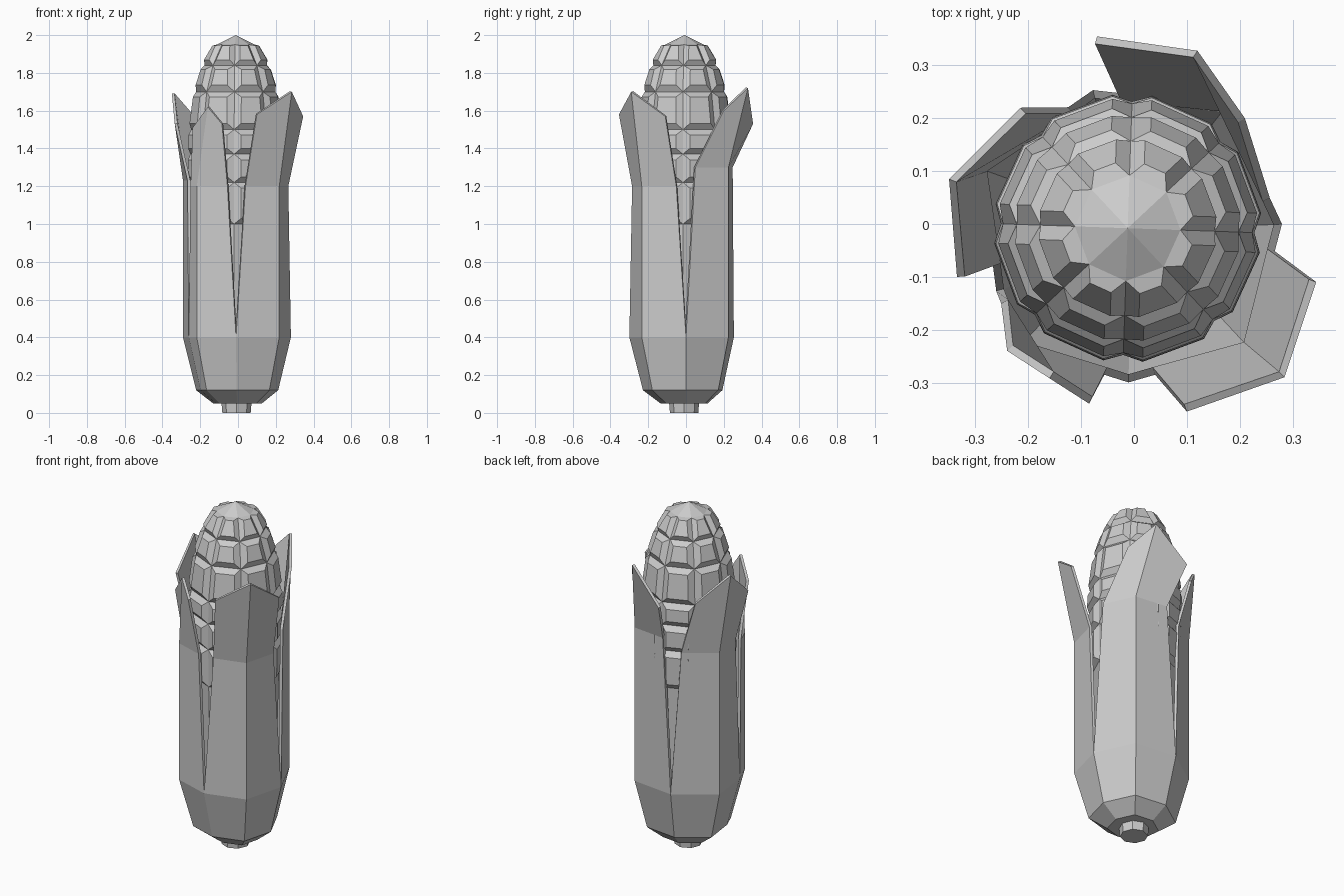
import bpy
import bmesh
from math import radians, cos, sin, tau
from mathutils import Vector

default_cube = bpy.data.objects.get("Cube")
if default_cube:
    bpy.data.objects.remove(default_cube, do_unlink=True)

# One matte grey for the whole model
grey = bpy.data.materials.new("plain grey")
grey.use_nodes = True
grey.diffuse_color = (0.6, 0.6, 0.6, 1)
grey.node_tree.nodes["Principled BSDF"].inputs["Base Color"].default_value = grey.diffuse_color


def add_object(name, bm):
    mesh = bpy.data.meshes.new(name)
    bm.to_mesh(mesh)
    bm.free()
    mesh.materials.append(grey)
    obj = bpy.data.objects.new(name, mesh)
    bpy.context.collection.objects.link(obj)
    return obj


def polar(angle, radius, z=0.0):
    return Vector((radius * cos(radians(angle)), radius * sin(radians(angle)), z))


def bridge(bm, lower, upper, closed):
    """Join two rows of vertices with outward-facing quads."""
    count = len(lower)
    return [bm.faces.new((lower[i], lower[(i + 1) % count], upper[(i + 1) % count], upper[i]))
            for i in range(count if closed else count - 1)]


# Cob: eight-sided lathe, each face raised into a kernel
SIDES = 8
COB_CENTRE = Vector((-0.012, -0.008, 0))
cob_profile = [(0.12, 0.1), (0.22, 0.4), (0.235, 1.0), (0.24, 1.22), (0.24, 1.37),
               (0.236, 1.5), (0.21, 1.7), (0.165, 1.84), (0.1, 1.95)]
bm = bmesh.new()
rings = [[bm.verts.new(COB_CENTRE + polar(-92 + 360 * i / SIDES, radius, z)) for i in range(SIDES)]
         for radius, z in cob_profile]
rows = [bridge(bm, low, high, True) for low, high in zip(rings, rings[1:])]
bm.faces.new(list(reversed(rings[0])))
apex = bm.verts.new(COB_CENTRE + Vector((0, 0, 2.0)))
for i in range(SIDES):
    bm.faces.new((rings[-1][i], rings[-1][(i + 1) % SIDES], apex))
bm.normal_update()
for row in rows[2:]:
    inset = 0.02 if row is rows[-1] else 0.03
    bmesh.ops.inset_individual(bm, faces=row, thickness=inset, depth=0.025, use_even_offset=True)
add_object("cob", bm)

# Husk: corners of the shared lower body, as angle and radius
corners = [(-92, 0.3), (-47, 0.32), (0, 0.28), (52, 0.285),
           (107, 0.265), (160, 0.31), (206, 0.29), (227, 0.32)]
body_levels = [(0.45, 0.05), (0.76, 0.12), (1.0, 0.4)]

# Each leaf: first corner, flare height, and its three tip points
leaves = {
    "front_left_leaf": (0, 1.2, [(0.1, -0.355, 1.58), (0.285, -0.29, 1.7), (0.345, -0.11, 1.57)]),
    "back_left_leaf": (2, 1.3, [(0.21, 0.2, 1.6), (0.12, 0.328, 1.72), (-0.07, 0.355, 1.53)]),
    "back_right_leaf": (4, 1.23, [(-0.215, 0.22, 1.54), (-0.35, 0.085, 1.69), (-0.335, -0.1, 1.53)]),
    "front_right_leaf": (6, 1.2, [(-0.24, -0.24, 1.51), (-0.16, -0.292, 1.62), (-0.085, -0.34, 1.53)]),
}


def build_leaf(name, first, flare_z, tip):
    base = [polar(*corners[(first + i) % len(corners)]) for i in range(3)]
    points = [[p * scale + Vector((0, 0, z)) for p in base] for scale, z in body_levels]
    # Edges draw in towards the ridge, opening the gaps between leaves
    points.append([p.lerp(base[1], 0.22) + Vector((0, 0, flare_z)) for p in base])
    points.append(tip)
    bm = bmesh.new()
    grid = [[bm.verts.new(p) for p in row] for row in points]
    for low, high in zip(grid, grid[1:]):
        bridge(bm, low, high, False)
    bm.normal_update()
    leaf = add_object(name, bm)
    shell = leaf.modifiers.new("leaf thickness", 'SOLIDIFY')
    shell.thickness = 0.015
    shell.offset = -1


for leaf_name, leaf_data in leaves.items():
    build_leaf(leaf_name, *leaf_data)

# Husk base closes the bottom of the leaves
bm = bmesh.new()
floor_scale, floor_z = body_levels[0]
floor = [bm.verts.new(polar(angle, radius * floor_scale, floor_z)) for angle, radius in corners]
bm.faces.new(list(reversed(floor)))
add_object("husk_base", bm)

# Stem stub
bm = bmesh.new()
bmesh.ops.create_cone(bm, cap_ends=True, segments=SIDES, radius1=0.075, radius2=0.08, depth=0.06)
bmesh.ops.translate(bm, verts=bm.verts, vec=(-0.008, -0.01, 0.03))
add_object("stem", bm)
